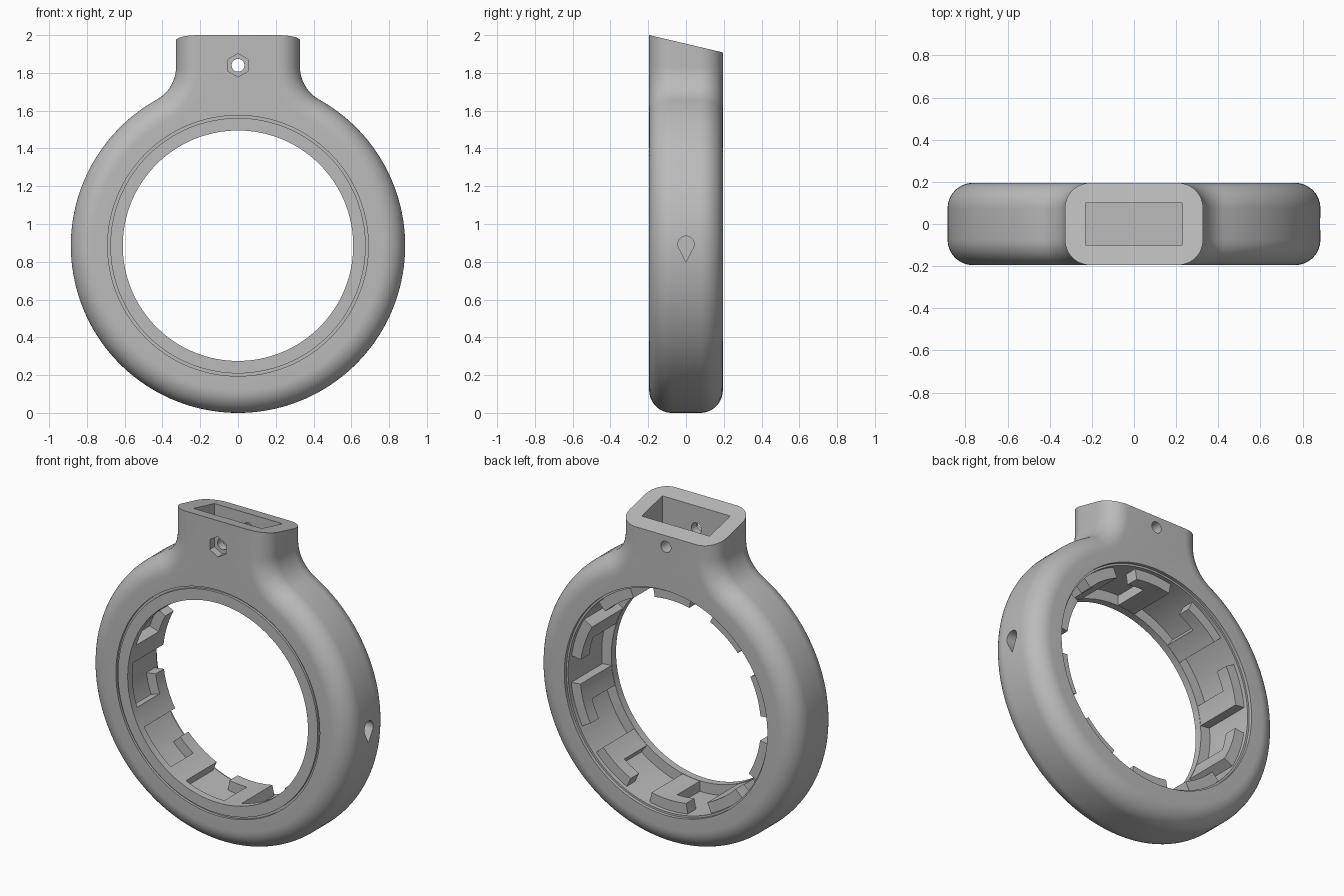
import bpy, bmesh
from math import sin, cos, pi, radians, sqrt, atan2

old = bpy.data.objects.get("Cube")
if old:
    bpy.data.objects.remove(old)

R, DEPTH, ROUND = 0.885, 0.195, 0.12      # ring radius, half depth, edge rounding
NECK, FILLET = 0.328, 0.2                 # neck half width, blend radius
HOLE, WALL = 0.61, 0.675                  # front lip and inner wall radii

grey = bpy.data.materials.new("grey plastic")
grey.use_nodes = True
grey.diffuse_color = (0.5, 0.5, 0.5, 1)
grey.node_tree.nodes["Principled BSDF"].inputs["Base Color"].default_value = grey.diffuse_color


def make(name, loops, closed=False):
    """Loft equal-length point loops; cap the ends or join last to first."""
    bm = bmesh.new()
    rows = [[bm.verts.new(p) for p in loop] for loop in loops]
    n = len(rows[0])
    pairs = list(zip(rows, rows[1:]))
    if closed:
        pairs.append((rows[-1], rows[0]))
    else:
        bm.faces.new(rows[0])
        bm.faces.new(rows[-1])
    for a, b in pairs:
        for i in range(n):
            j = (i + 1) % n
            bm.faces.new((a[i], a[j], b[j], b[i]))
    bmesh.ops.recalc_face_normals(bm, faces=bm.faces)
    mesh = bpy.data.meshes.new(name)
    bm.to_mesh(mesh)
    bm.free()
    mesh.materials.append(grey)
    obj = bpy.data.objects.new(name, mesh)
    bpy.context.collection.objects.link(obj)
    return obj


def circle(r, y, z=R, n=128, start=0.0):
    return [(r * cos(start + 2 * pi * i / n), y, z + r * sin(start + 2 * pi * i / n)) for i in range(n)]


def revolve(name, profile, closed=False):
    return make(name, [circle(r, y) for y, r in profile], closed)


def cut(target, cutter):
    mod = target.modifiers.new("cut", "BOOLEAN")
    mod.operation, mod.solver, mod.object = "DIFFERENCE", "EXACT", cutter
    bpy.context.view_layer.objects.active = target
    bpy.ops.object.modifier_apply(modifier=mod.name)
    bpy.data.objects.remove(cutter)


def outline(y, d):
    """Ring blended into the neck, shrunk inward by d, with a sloping top."""
    cx = NECK + FILLET
    cz = R + sqrt((R + FILLET) ** 2 - cx ** 2)
    touch = atan2(cz - R, cx)
    half = []
    for i in range(65):                   # ring, bottom to blend
        a = -pi / 2 + (touch + pi / 2) * i / 64
        half.append(((R - d) * cos(a), R + (R - d) * sin(a)))
    for i in range(1, 17):                # blend up to the neck
        a = touch + pi - touch * i / 16
        half.append((cx + (FILLET + d) * cos(a), cz + (FILLET + d) * sin(a)))
    half.append((NECK - d, 2 - (y + DEPTH) * 0.235))
    full = half + [(-x, z) for x, z in reversed(half[1:])]
    return [(x, y, z) for x, z in full]


# Body with rounded front and back edges
levels = []
for i in range(13):
    a = pi / 2 * i / 12
    levels.append((DEPTH - ROUND + ROUND * sin(a), ROUND * (1 - cos(a))))
levels = [(-y, d) for y, d in reversed(levels)] + levels
body = make("ring_body", [outline(y, d) for y, d in levels])

# Bore with a front lip and chamfered back rim
cut(body, revolve("bore", [(-0.3, HOLE), (-0.15, HOLE), (-0.15, WALL), (0.175, WALL),
                           (0.175, WALL + 0.012), (0.3, WALL + 0.012)]))
# Fine seam round the front lip
cut(body, revolve("seam", [(-0.25, 0.676), (-0.25, 0.69), (-0.18, 0.69), (-0.18, 0.676)], True))

# Socket in the neck
sx, sy = 0.23, 0.1
rect = [(-sx, -sy), (sx, -sy), (sx, sy), (-sx, sy)]
cut(body, make("socket", [[(x, y, z) for x, y in rect] for z in (1.66, 2.2)]))

# Cross bolt hole and nut recess
BOLT_Z = 1.84
cut(body, make("bolt", [circle(0.034, y, BOLT_Z, 32) for y in (-0.3, 0.3)]))
cut(body, make("nut", [circle(0.062, y, BOLT_Z, 6, pi / 6) for y in (-0.3, -0.15)]))

# Teardrop pin hole on one side
drop = [(0.043 * cos(a), 0.893 + 0.043 * sin(a)) for a in (radians(-30 + 10 * i) for i in range(25))]
drop.append((0, 0.80))
cut(body, make("pin", [[(x, y, z) for y, z in drop] for x in (0.76, 1.0)]))


def sector(name, a0, a1, y0, y1, r0=HOLE + 0.002, r1=WALL + 0.006):
    loops = []
    for i in range(7):
        a = radians(a0 + (a1 - a0) * i / 6)
        loops.append([(r * cos(a), y, R + r * sin(a))
                      for r, y in ((r0, y0), (r1, y0), (r1, y1), (r0, y1))])
    return make(name, loops)


# Ten locking tabs: a crosswise bar with a retaining lip beside it
parts = [body]
for k in range(10):
    a = 91 + 36 * k
    parts.append(sector(f"tab_bar_{k + 1}", a, a + 11, -0.155, 0.15))
    parts.append(sector(f"tab_lip_{k + 1}", a - 11, a, 0.07, 0.15))

bpy.ops.object.select_all(action="DESELECT")
for obj in parts:
    obj.select_set(True)
bpy.context.view_layer.objects.active = body
bpy.ops.object.shade_smooth_by_angle(angle=radians(30))
